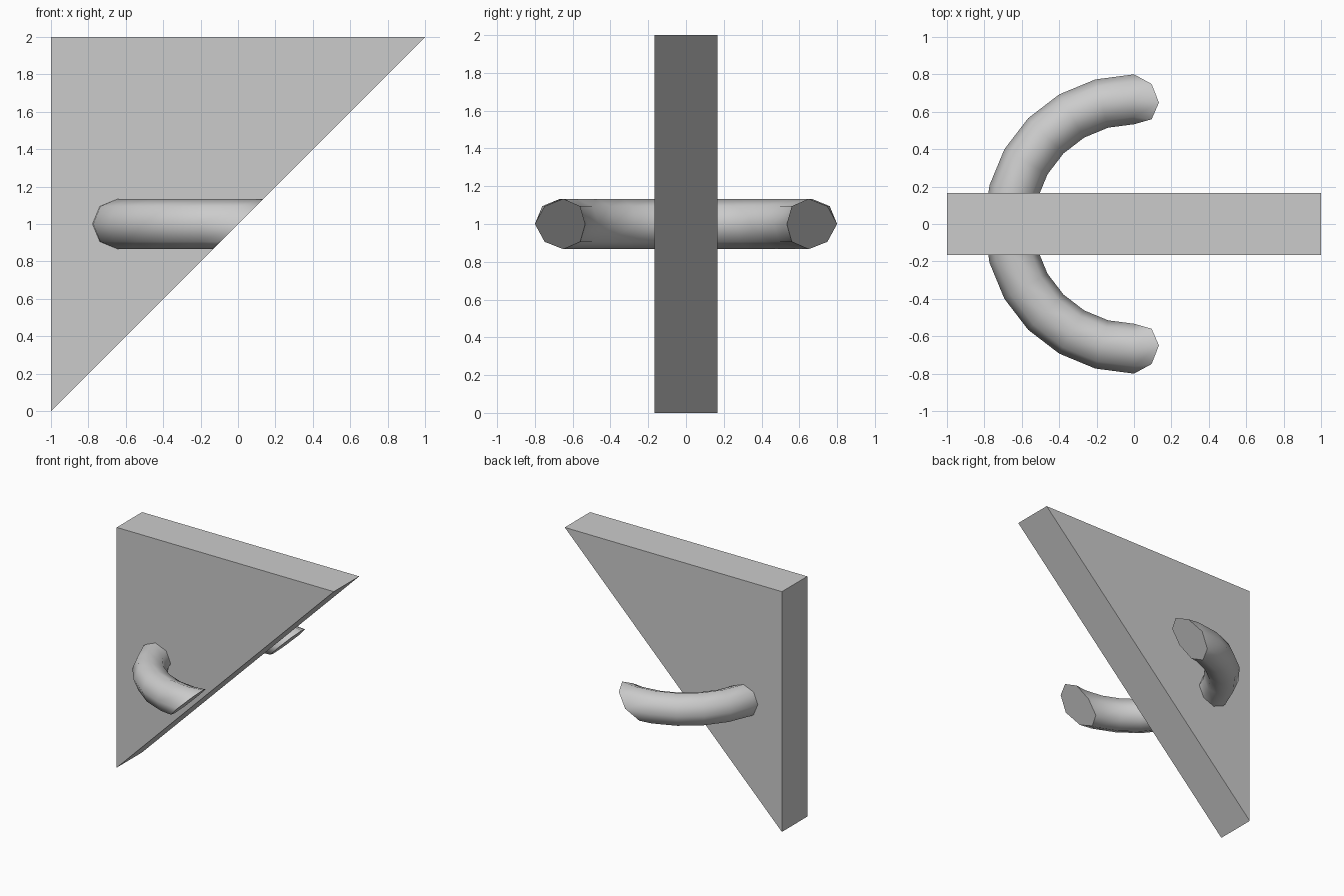
import bpy, bmesh, math
from mathutils import Vector

cube = bpy.data.objects.get("Cube")
if cube:
    bpy.data.objects.remove(cube, do_unlink=True)

# One plain grey
GREY = (0.6, 0.6, 0.6, 1.0)
mat = bpy.data.materials.new("light grey")
mat.use_nodes = True
mat.diffuse_color = GREY
mat.node_tree.nodes["Principled BSDF"].inputs["Base Color"].default_value = GREY

CENTRE = Vector((0, 0, 1))
CUT_NORMAL = Vector((1, 0, -1)).normalized()


def finish(name, bm, smooth=False):
    """Trim the part along the sloping plane, cap it and add it to the scene."""
    geom = bm.verts[:] + bm.edges[:] + bm.faces[:]
    cut = bmesh.ops.bisect_plane(bm, geom=geom, dist=1e-5, plane_co=CENTRE,
                                 plane_no=CUT_NORMAL, clear_outer=True)
    rim = [e for e in bm.edges if e.is_boundary]
    bmesh.ops.holes_fill(bm, edges=rim, sides=0)
    bmesh.ops.recalc_face_normals(bm, faces=bm.faces[:])
    for f in bm.faces:
        f.smooth = smooth and f.normal.dot(CUT_NORMAL) < 0.999
    for e in bm.edges:
        if len({f.smooth for f in e.link_faces}) > 1:
            e.smooth = False
    mesh = bpy.data.meshes.new(name)
    bm.to_mesh(mesh)
    bm.free()
    mesh.materials.append(mat)
    obj = bpy.data.objects.new(name, mesh)
    bpy.context.collection.objects.link(obj)
    return obj


# Triangular slab: a flat block halved along its diagonal
bm = bmesh.new()
bmesh.ops.create_cube(bm, size=2)
bmesh.ops.scale(bm, vec=(1, 1 / 6, 1), verts=bm.verts)
bmesh.ops.translate(bm, vec=CENTRE, verts=bm.verts)
finish("triangular_slab", bm)

# Half ring: an octagonal tube swept round the slab, trimmed by the same slope
MAJOR, MINOR, STEPS, SIDES = 2 / 3, 2 / 15, 24, 8
bm = bmesh.new()
rings = []
for i in range(STEPS):
    a = math.tau * i / STEPS
    ring = []
    for j in range(SIDES):
        b = math.tau * j / SIDES
        r = MAJOR + MINOR * math.cos(b)
        ring.append(bm.verts.new((r * math.cos(a), r * math.sin(a),
                                  CENTRE.z + MINOR * math.sin(b))))
    rings.append(ring)
for i in range(STEPS):
    here, there = rings[i], rings[(i + 1) % STEPS]
    for j in range(SIDES):
        k = (j + 1) % SIDES
        bm.faces.new((here[j], there[j], there[k], here[k]))
finish("half_ring", bm, smooth=True)
